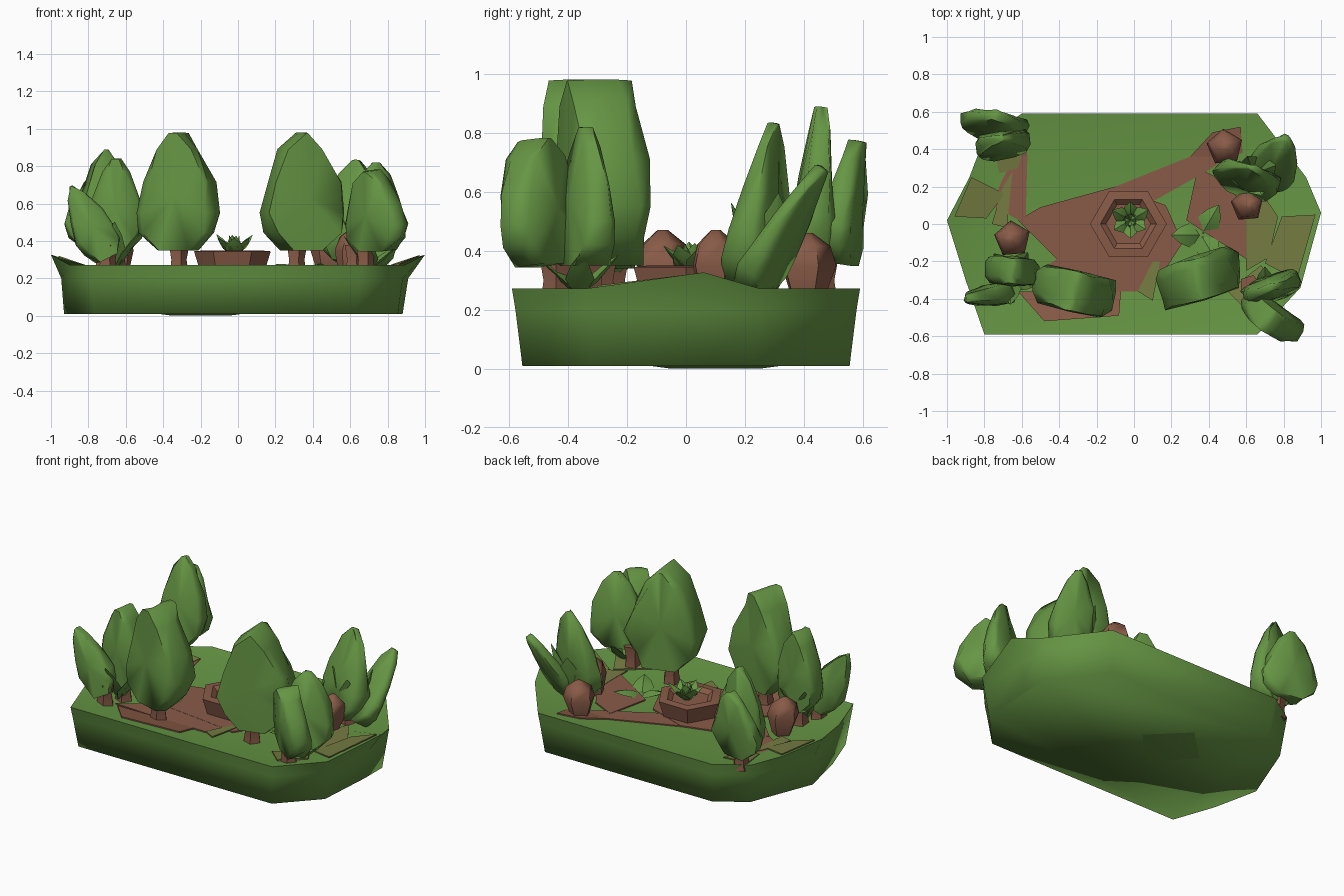
import bpy, bmesh, math, random
from mathutils import Matrix, Vector

random.seed(4)
if "Cube" in bpy.data.objects:
    bpy.data.objects.remove(bpy.data.objects["Cube"])


def material(name, rgb):
    m = bpy.data.materials.new(name)
    m.use_nodes = True
    col = (*rgb, 1)
    m.diffuse_color = col
    node = m.node_tree.nodes["Principled BSDF"]
    node.inputs["Base Color"].default_value = col
    node.inputs["Roughness"].default_value = 0.9
    return m


GREEN = material("leaf green", (0.133, 0.305, 0.058))
BROWN = material("earth brown", (0.25, 0.105, 0.064))
OLIVE = material("mossy olive", (0.18, 0.2, 0.055))


def finish(bm, name, mat, angle=35):
    bmesh.ops.recalc_face_normals(bm, faces=bm.faces)
    me = bpy.data.meshes.new(name)
    bm.to_mesh(me)
    bm.free()
    ob = bpy.data.objects.new(name, me)
    bpy.context.collection.objects.link(ob)
    me.materials.append(mat)
    bpy.ops.object.select_all(action="DESELECT")
    bpy.context.view_layer.objects.active = ob
    ob.select_set(True)
    bpy.ops.object.shade_smooth_by_angle(angle=math.radians(angle))


def loft(bm, rings, poke=0.0):
    """Skin a list of closed point rings and cap both ends."""
    vs = [[bm.verts.new(p) for p in r] for r in rings]
    n = len(vs[0])
    for a, b in zip(vs, vs[1:]):
        for i in range(n):
            j = (i + 1) % n
            bm.faces.new((a[i], a[j], b[j], b[i]))
    caps = [bm.faces.new(vs[0][::-1]), bm.faces.new(vs[-1])]
    if poke:
        bmesh.ops.recalc_face_normals(bm, faces=bm.faces)
        bmesh.ops.poke(bm, faces=caps, offset=poke)


# Planter: flared slab with two raised end tips and a sunken bed
OUTLINE = [(-.8, -.59), (.66, -.59), (.89, -.34), (1, .06), (.92, .25), (.66, .59),
           (-.6, .59), (-.8, .46), (-.88, .25), (-1, .02), (-.9, -.3)]


def planter_ring(z, sx, sy, left=-1.0, right=1.0, tip=0.0):
    return [(max(left, min(right, x * sx)), y * sy, z + (tip if abs(x) > .95 else 0))
            for x, y in OUTLINE]


bm = bmesh.new()
loft(bm, [planter_ring(.01, .96, .94, -.93, .88), planter_ring(.2, .99, .98, -.945, .91),
          planter_ring(.272, 1, 1, tip=.055), planter_ring(.235, .78, .62)])
finish(bm, "planter_base", GREEN, 100)

# Thin plate under the planter
bm = bmesh.new()
bmesh.ops.create_cone(bm, cap_ends=True, segments=4, radius1=.16, radius2=.22, depth=.008,
                      matrix=Matrix.Translation((-.2, .1, .006)))
finish(bm, "base_underside_plate", GREEN)


# Thin plates of soil and moss; points without a height lie on the bed
def patch(name, pts, z, mat):
    bm = bmesh.new()
    pts = [Vector(p if len(p) > 2 else (*p, z)) for p in pts]
    loft(bm, [pts, [p + Vector((0, 0, .008)) for p in pts]])
    finish(bm, name, mat)


patch("soil_centre", [(-.62, .02), (-.4, -.2), (.15, -.27), (.26, -.1), (.17, .1), (-.1, .2), (-.5, .09)],
      .236, BROWN)
patch("soil_path", [(-.2, .16), (.1, .12), (.42, .3), (.5, .36), (.3, .36)], .234, BROWN)
patch("soil_path_end", [(.3, .36), (.5, .36), (.58, .38), (.57, .52, .261), (.42, .49, .257)], .236, BROWN)
patch("soil_front", [(-.65, -.34), (-.3, -.36), (.05, -.36), (.12, -.2), (-.4, -.18)], .235, BROWN)
patch("soil_front_rim", [(-.62, -.36), (-.07, -.36), (-.08, -.49, .258), (-.48, -.52, .262)], .236, BROWN)
patch("soil_left", [(-.76, .1), (-.58, .0), (-.57, .36), (-.66, .36)], .235, BROWN)
patch("soil_left_rim", [(-.66, .36), (-.57, .36), (-.58, .44, .249), (-.7, .44, .249)], .236, BROWN)
patch("soil_right", [(.34, -.02), (.62, -.2), (.68, -.05), (.5, .22), (.34, .3), (.28, .02)], .236, BROWN)
patch("moss_right", [(.6, -.25), (.72, -.18), (.77, .04), (.66, .2), (.6, .05)], .238, OLIVE)
patch("moss_left", [(-.76, .0), (-.68, -.02), (-.65, .28), (-.7, .2)], .238, OLIVE)
patch("moss_front", [(.02, -.36), (.1, -.2), (.14, -.2), (.1, -.41, .244)], .239, OLIVE)
patch("moss_front_right", [(.5, -.36), (.68, -.22), (.76, -.36, .26), (.62, -.48, .257)], .237, OLIVE)
patch("moss_back_left", [(-.72, .27, .243), (-.62, .3), (-.58, .44, .25), (-.76, .44, .263)], .237, OLIVE)
patch("moss_rim_right", [(.79, .04, .256), (.97, .05, .317), (.87, -.3, .275), (.7, -.21, .236)], 0, OLIVE)
patch("moss_rim_left", [(-.79, .03, .256), (-.96, .04, .313), (-.87, .25, .275), (-.69, .16, .236)], 0, OLIVE)

# Foliage: thick egg-shaped slabs with crumpled faces, some tapering to a blade
HALF = [(.5, 0), (.88, .15), (1, .32), (.82, .58), (.45, .86), (.08, 1)]
EGG = HALF + [(-u, v) for u, v in HALF[::-1]]


def foliage(name, x, y, width, thick, z0, z1, turn=0, tilt=0, lean=0, taper=0, rough=.045):
    bm = bmesh.new()
    rings = []
    for k, s in ((-.5, .86), (-.25, 1), (.25, 1), (.5, .86)):
        rings.append([Vector((u * s * width / 2 + random.uniform(-rough, rough) * width,
                              k * thick * (1 - taper * v) + random.uniform(-rough, rough) * thick,
                              v * (z1 - z0) * (.97 + .03 * s)))
                      for u, v in EGG])
    loft(bm, rings, .012)
    rot = [Matrix.Rotation(math.radians(a), 4, ax) for a, ax in ((turn, "Z"), (tilt, "X"), (lean, "Y"))]
    bm.transform(Matrix.Translation((x, y, z0)) @ rot[0] @ rot[1] @ rot[2])
    finish(bm, name, GREEN, 65)


foliage("front_left_shrub", -.32, -.36, .44, .2, .35, .98, -13)
foliage("front_right_shrub", .34, -.29, .47, .22, .35, .98, 18)
foliage("left_inner_shrub", -.65, -.25, .29, .14, .34, .84, -3)
foliage("left_outer_shrub", -.7, -.37, .22, .12, .31, .74, 8, 0, -27, .6)
foliage("right_outer_shrub", .74, -.48, .38, .13, .35, .78, -36, 6)
foliage("right_inner_shrub", .74, -.34, .32, .14, .35, .82, 22, 0, 0, .7)
foliage("back_left_shrub", -.75, .51, .36, .13, .36, .78, -10, -10, 0, .6)
foliage("back_left_tall_shrub", -.7, .42, .29, .15, .34, .89, 10, -4, 0, .75)
foliage("back_right_shrub", .6, .22, .36, .16, .29, .84, -18, -9, 0, .8)
foliage("back_right_leaning_shrub", .7, .22, .26, .1, .27, .76, -25, -33, 0, .6)


# Pointed four-sided leaves fanning out of the ground
def leaf(name, x, y, z, length, width, turn, tilt):
    bm = bmesh.new()
    prof = [(.3, 0), (1, .4), (.65, .72), (.03, 1)]
    loft(bm, [[(w * width / 2, 0, t * length), (0, w * width / 5, t * length),
               (-w * width / 2, 0, t * length), (0, -w * width / 8, t * length)] for w, t in prof])
    bm.transform(Matrix.Translation((x, y, z)) @ Matrix.Rotation(math.radians(turn), 4, "Z")
                 @ Matrix.Rotation(math.radians(tilt), 4, "X"))
    finish(bm, name, GREEN)


def fan(name, x, y, z, count, length, width, tilt, start=0):
    for i in range(count):
        leaf(f"{name}_{i + 1}", x, y, z, length * random.uniform(.8, 1.1), width,
             start + i * 360 / count, tilt * random.uniform(.8, 1.15))


fan("back_right_leaf", .64, .27, .24, 4, .4, .18, 20, 20)
fan("left_low_leaf", -.66, -.28, .25, 5, .28, .12, 32)
fan("right_low_leaf", .7, -.36, .25, 4, .2, .1, 45)
fan("bed_right_leaf", .36, -.06, .22, 3, .2, .13, 72, 30)
fan("centre_rosette_outer", -.02, .02, .32, 6, .16, .1, 48)
fan("centre_rosette_inner", -.02, .02, .33, 4, .1, .08, 20, 20)


# Earth parts: planting ring, stems and clods
def ngon(x, y, r, z, n=6, turn=0):
    return [(x + r * math.cos(turn + i * math.tau / n), y + r * math.sin(turn + i * math.tau / n), z)
            for i in range(n)]


bm = bmesh.new()
loft(bm, [ngon(-.03, .0, r, z) for r, z in ((.17, .23), (.205, .345), (.15, .35), (.12, .325))])
finish(bm, "centre_planting_ring", BROWN)

STEMS = {"front_left": (-.32, -.36), "front_right": (.31, -.29), "left_inner": (-.65, -.25),
         "left_outer": (-.7, -.37), "right_outer": (.68, -.44), "right_inner": (.62, -.33),
         "back_left": (-.72, .46), "back_right": (.62, .25)}
for name, (x, y) in STEMS.items():
    bm = bmesh.new()
    loft(bm, [ngon(x, y, .055, .23, 5), ngon(x, y, .045, .3, 5), ngon(x, y, .06, .38, 5)])
    finish(bm, name + "_stem", BROWN)


def clod(name, x, y, r, z0, z1, lean):
    bm = bmesh.new()
    h = z1 - z0
    loft(bm, [ngon(x + lean * t, y, r * s, z0 + h * t, 5, .4)
              for s, t in ((.6, 0), (1, .5), (.8, .8), (.2, 1))])
    finish(bm, name, BROWN, 60)


clod("left_clod", -.64, -.08, .1, .23, .47, -.02)
clod("right_clod", .59, .1, .09, .23, .47, .03)
clod("back_right_clod", .48, .41, .1, .24, .46, .01)
